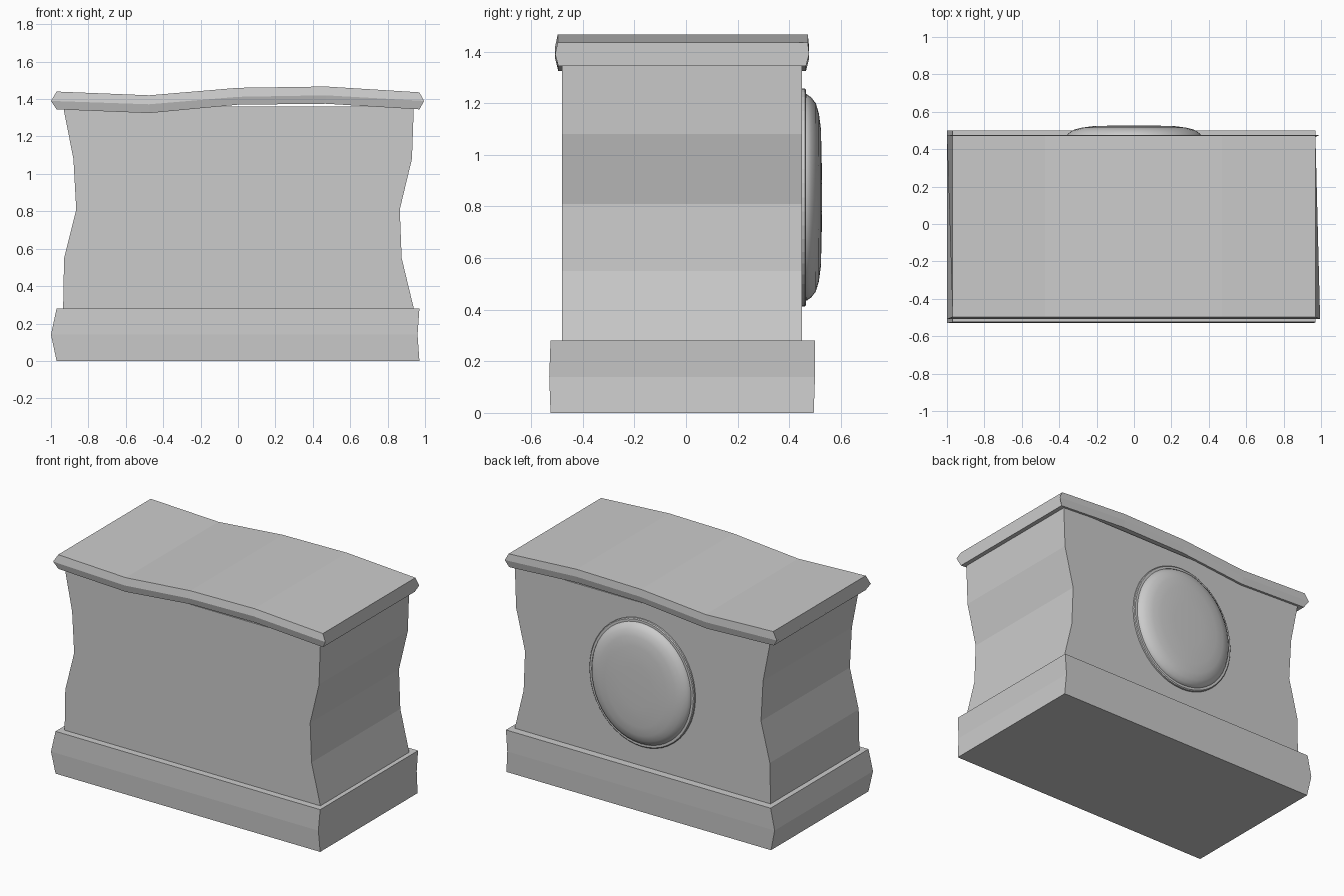
import bpy, bmesh, math

if "Cube" in bpy.data.objects:
    bpy.data.objects.remove(bpy.data.objects["Cube"])

grey = bpy.data.materials.new("light grey")
grey.diffuse_color = (0.6, 0.6, 0.6, 1)
grey.use_nodes = True
grey.node_tree.nodes["Principled BSDF"].inputs["Base Color"].default_value = grey.diffuse_color


def make(name, rings, caps=True):
    """Skin a stack of equal-length closed rings, bottom to top."""
    bm = bmesh.new()
    rows = [[bm.verts.new(p) for p in r] for r in rings]
    n = len(rows[0])
    for a, b in zip(rows, rows[1:]):
        for i in range(n):
            bm.faces.new((a[i], a[(i + 1) % n], b[(i + 1) % n], b[i]))
    if caps:
        bm.faces.new(rows[0][::-1])
        bm.faces.new(rows[-1])
    bmesh.ops.recalc_face_normals(bm, faces=bm.faces)
    me = bpy.data.meshes.new(name)
    bm.to_mesh(me)
    bm.free()
    me.materials.append(grey)
    ob = bpy.data.objects.new(name, me)
    bpy.context.collection.objects.link(ob)
    return ob


def rect(x0, x1, y0, y1, z):
    return [(x0, y0, z), (x1, y0, z), (x1, y1, z), (x0, y1, z)]


# plinth with slightly uneven bulging sides
make("plinth", [rect(-.97, .97, -.525, .495, 0),
                rect(-1.0, .96, -.53, .5, .14),
                rect(-.97, .97, -.525, .5, .28)])

# waisted body
body = [(-.935, .94, .28), (-.93, .875, .55), (-.865, .865, .81),
        (-.88, .93, 1.08), (-.935, .94, 1.36)]
make("body", [rect(a, b, -.48, .45, z) for a, b, z in body])

# wavy top slab: cross-section hexagons swept along x
# columns: x at rim, x at middle, bottom z, middle z, top z
wave = [(-.97, -1, 1.345, 1.39, 1.44), (-.475, -.475, 1.325, 1.372, 1.42),
        (0, 0, 1.37, 1.412, 1.46), (.47, .47, 1.375, 1.42, 1.467),
        (.97, .995, 1.345, 1.39, 1.436)]
make("top_slab", [[(x, -.495, lo), (xm, -.507, mid), (x, -.497, hi),
                   (x, .472, hi), (xm, .477, mid), (x, .465, lo)]
                  for x, xm, lo, mid, hi in wave])


# oval medallion on the back: rings of (x radius, z radius, y)
def oval(rx, rz, y, n=48):
    return [(rx * math.cos(2 * math.pi * i / n), y,
             .835 + rz * math.sin(2 * math.pi * i / n)) for i in range(n)]


make("medallion_rim", [oval(*r) for r in
                       [(.385, .422, .44), (.385, .422, .461), (.38, .416, .466),
                        (.362, .398, .466)]])
dome = make("medallion_dome", [oval(*r) for r in
                               [(.364, .4, .455), (.364, .4, .468), (.35, .388, .485),
                                (.325, .365, .503), (.28, .325, .515),
                                (.22, .265, .523), (.12, .14, .526), (.04, .045, .527)]])
bpy.context.view_layer.objects.active = dome
dome.select_set(True)
bpy.ops.object.shade_smooth_by_angle(angle=math.radians(40))
